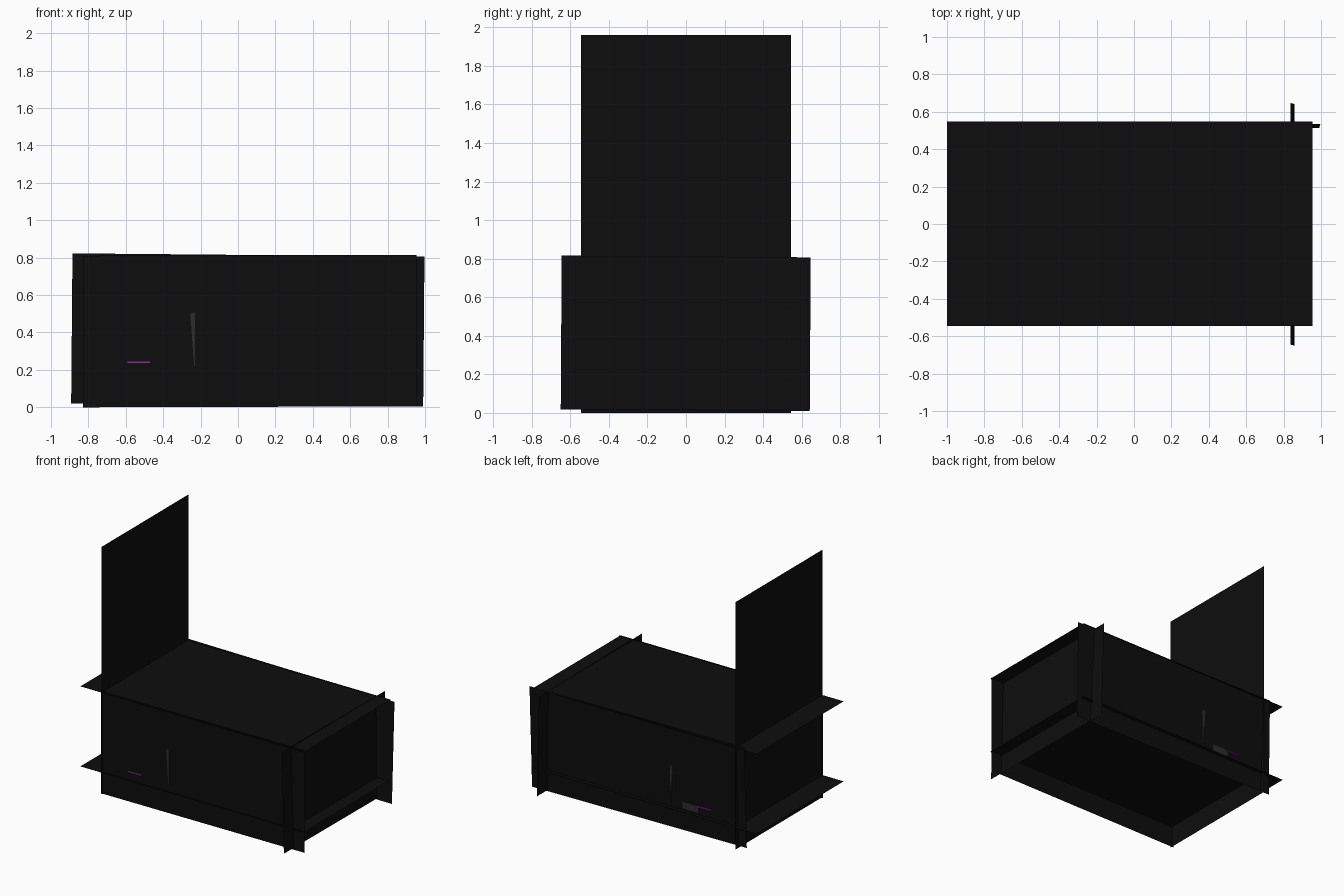
import bpy


def material(name, r, g, b):
    m = bpy.data.materials.new(name)
    m.diffuse_color = (r, g, b, 1)
    return m


BLACK = material("black", 0.004, 0.004, 0.004)
GREY = material("dark_grey", 0.025, 0.025, 0.025)
PURPLE = material("purple", 0.27, 0.02, 0.33)


def build(name, verts, faces, mat):
    me = bpy.data.meshes.new(name)
    me.from_pydata(verts, [], faces)
    me.materials.append(mat)
    ob = bpy.data.objects.new(name, me)
    bpy.context.collection.objects.link(ob)
    return ob


def sheet(name, *corners):
    return build(name, corners, [(0, 1, 2, 3)], BLACK)


def bar(name, profile, y0, y1, mat):
    """Extrude an x-z profile along y."""
    n = len(profile)
    verts = [(x, y, z) for y in (y0, y1) for x, z in profile]
    faces = [tuple(range(n)), tuple(reversed(range(n, 2 * n)))]
    faces += [(i, i + n, (i + 1) % n + n, (i + 1) % n) for i in range(n)]
    return build(name, verts, faces, mat)


# Horizontal top and floor sheets, overhanging the end walls
for name, z in (("top_panel", 0.807), ("floor_panel", 0.173)):
    sheet(name, (-1, -0.545, z), (0.955, -0.545, z), (0.955, 0.548, z), (-1, 0.548, z))

# Tall upright panel at the left end
sheet("tall_panel", (-0.816, 0.545, 0), (-0.816, -0.545, 0),
      (-0.816, -0.545, 1.96), (-0.816, 0.545, 1.96))

# Front wall
sheet("front_wall", (-0.83, -0.53, 0.0), (0.955, -0.53, 0.005),
      (0.955, -0.53, 0.815), (-0.83, -0.53, 0.81))

# Slightly leaning back wall
sheet("back_wall", (0.99, 0.513, 0.003), (-0.892, 0.513, 0.02),
      (-0.885, 0.535, 0.823), (0.997, 0.535, 0.806))

# Slightly leaning right end wall, wider than the box
sheet("end_wall", (0.857, -0.65, 0.018), (0.857, 0.642, 0.01),
      (0.836, 0.647, 0.807), (0.836, -0.645, 0.816))

# Items inside, whose edges poke through the walls
bar("inner_block", [(-0.57, 0.173), (-0.15, 0.173), (-0.15, 0.24), (-0.57, 0.24)],
    -0.51, 0.505, GREY)
bar("inner_fin", [(-0.235, 0.22), (-0.229, 0.22), (-0.229, 0.51), (-0.255, 0.50)],
    -0.536, 0.53, GREY)
bar("inner_tab", [(-0.475, 0.19), (-0.335, 0.19), (-0.335, 0.245), (-0.475, 0.245)],
    0.3, 0.525, GREY)
bar("purple_strip", [(-0.59, 0.236), (-0.47, 0.236), (-0.47, 0.244), (-0.59, 0.244)],
    -0.536, 0.53, PURPLE)
